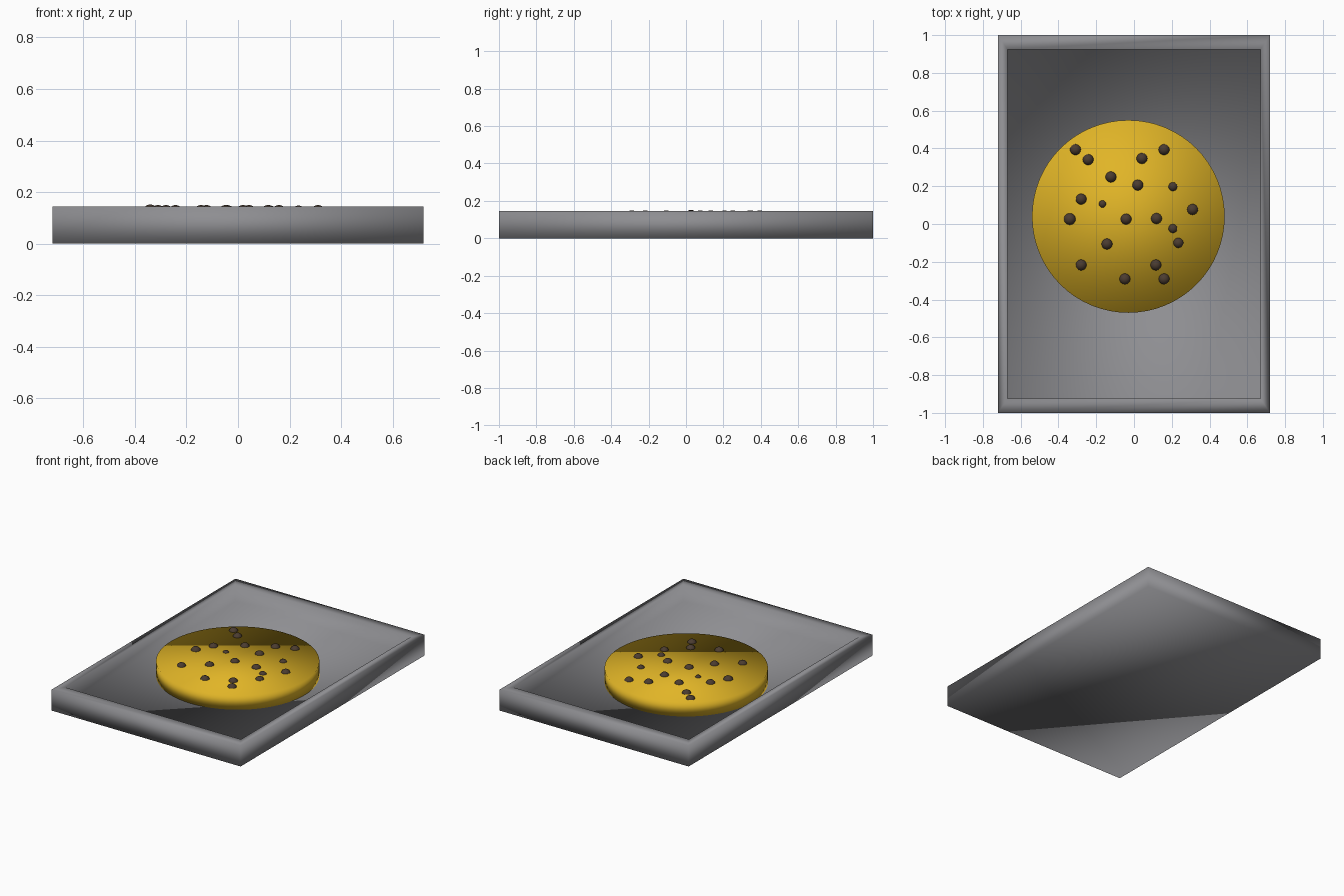
import bpy, bmesh
from mathutils import Matrix

if "Cube" in bpy.data.objects:
    bpy.data.objects.remove(bpy.data.objects["Cube"])


def material(name, rgb):
    m = bpy.data.materials.new(name)
    m.diffuse_color = (*rgb, 1)
    m.use_nodes = True
    m.node_tree.nodes["Principled BSDF"].inputs["Base Color"].default_value = m.diffuse_color
    return m


def finish(bm, name, mat):
    bmesh.ops.recalc_face_normals(bm, faces=bm.faces)
    for f in bm.faces:
        f.smooth = True
    me = bpy.data.meshes.new(name)
    bm.to_mesh(me)
    bm.free()
    me.materials.append(mat)
    ob = bpy.data.objects.new(name, me)
    bpy.context.collection.objects.link(ob)
    return ob


steel = material("tray grey", (0.27, 0.27, 0.285))
dough = material("cookie yellow", (0.75, 0.46, 0.02))
choc = material("chocolate brown", (0.07, 0.045, 0.03))

# Tray: stacked rectangles (outer bottom, outer top, inner top, floor)
bm = bmesh.new()
rings = []
for x, y, z in ((0.72, 1, 0), (0.72, 1, 0.145), (0.67, 0.925, 0.145), (0.67, 0.925, 0.03)):
    rings.append([bm.verts.new((sx * x, sy * y, z))
                  for sx, sy in ((-1, -1), (1, -1), (1, 1), (-1, 1))])
for a, b in zip(rings, rings[1:]):
    for i in range(4):
        j = (i + 1) % 4
        bm.faces.new((a[i], a[j], b[j], b[i]))
bm.faces.new(rings[0][::-1])
bm.faces.new(rings[-1])
finish(bm, "baking_tray", steel)

# Cookie: smooth disc resting on the tray floor
bm = bmesh.new()
bmesh.ops.create_cone(bm, cap_ends=True, segments=64, radius1=0.51, radius2=0.51,
                      depth=0.098, matrix=Matrix.Translation((-0.03, 0.04, 0.08)))
finish(bm, "cookie", dough)

# Chocolate chips: spheres sunk into the top (x, y, radius)
R = 0.03
chips = [
    (-0.31, 0.394, R), (-0.243, 0.341, R), (0.042, 0.347, R), (0.159, 0.394, R),
    (-0.122, 0.249, R), (0.02, 0.206, R), (0.206, 0.198, 0.025), (-0.28, 0.132, R),
    (-0.167, 0.106, 0.021), (-0.34, 0.026, 0.032), (-0.042, 0.026, R), (0.119, 0.029, R),
    (0.31, 0.077, R), (0.206, -0.024, 0.025), (0.235, -0.10, 0.028), (-0.143, -0.106, R),
    (-0.28, -0.217, R), (0.116, -0.217, R), (-0.048, -0.291, R), (0.159, -0.291, R),
]
for i, (x, y, r) in enumerate(chips):
    bm = bmesh.new()
    bmesh.ops.create_uvsphere(bm, u_segments=24, v_segments=12, radius=r,
                              matrix=Matrix.Translation((x, y, 0.12)))
    finish(bm, f"chocolate_chip_{i + 1}", choc)
